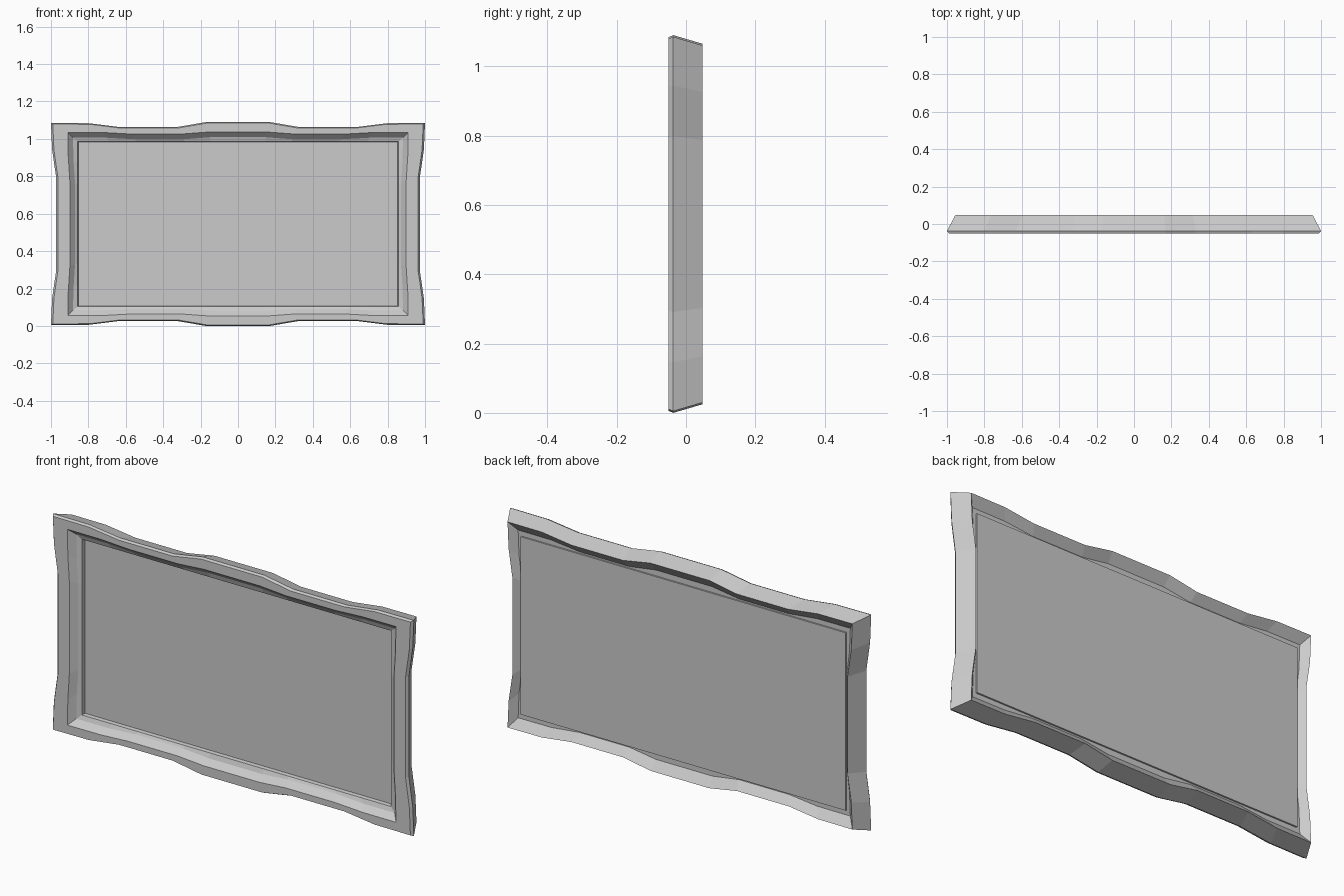
import bpy, bmesh

if "Cube" in bpy.data.objects:
    bpy.data.objects.remove(bpy.data.objects["Cube"])

CZ = 0.545  # height of the frame's centre

# Half of each wavy side: (fraction of half length, outward offset)
LONG = [(0.17, 0.005), (0.33, -0.022), (0.63, -0.022), (0.80, -0.001)]
SHORT = [(0.47, -0.027), (0.74, -0.006)]


def mirrored(side):
    return [(-t, w) for t, w in reversed(side)] + side


def outline(hx, hz, f):
    """Wavy rectangle with half sizes hx, hz and wave strength f."""
    pts = [(-hx, -hz)] + [(t * hx, -hz - w * f) for t, w in mirrored(LONG)]
    pts += [(hx, -hz)] + [(hx + w * f, t * hz) for t, w in mirrored(SHORT)]
    return pts + [(-x, -z) for x, z in pts]


def make_object(name, bm):
    bmesh.ops.recalc_face_normals(bm, faces=bm.faces)
    me = bpy.data.meshes.new(name)
    bm.to_mesh(me)
    bm.free()
    ob = bpy.data.objects.new(name, me)
    bpy.context.collection.objects.link(ob)
    return ob


# Frame moulding: cross-section rings (half width, half height, y, wave strength)
PROFILE = [
    (0.955, 0.515, 0.048, 1.0),    # back edge
    (1.000, 0.540, -0.037, 1.0),   # widest edge
    (0.990, 0.534, -0.050, 1.0),   # front outer edge
    (0.910, 0.490, -0.050, 0.4),   # front inner edge
    (0.882, 0.462, -0.020, 0.4),   # foot of the inner slope
    (0.857, 0.440, -0.012, 0.0),   # lip
    (0.853, 0.437, 0.014, 0.0),    # lip meets the panel
    (0.920, 0.470, 0.014, 0.8),    # rebate at the back
]
bm = bmesh.new()
rings = [[bm.verts.new((x, y, CZ + z)) for x, z in outline(hx, hz, f)]
         for hx, hz, y, f in PROFILE]
for k, a in enumerate(rings):
    b = rings[(k + 1) % len(rings)]
    n = len(a)
    for i in range(n):
        j = (i + 1) % n
        bm.faces.new((a[i], a[j], b[j], b[i]))
make_object("picture_frame", bm)

# Flat picture panel set into the rebate
bm = bmesh.new()
bmesh.ops.create_cube(bm, size=1)
bmesh.ops.scale(bm, vec=(1.80, 0.014, 0.89), verts=bm.verts)
bmesh.ops.translate(bm, vec=(0, 0.015, CZ), verts=bm.verts)
make_object("picture_panel", bm)
